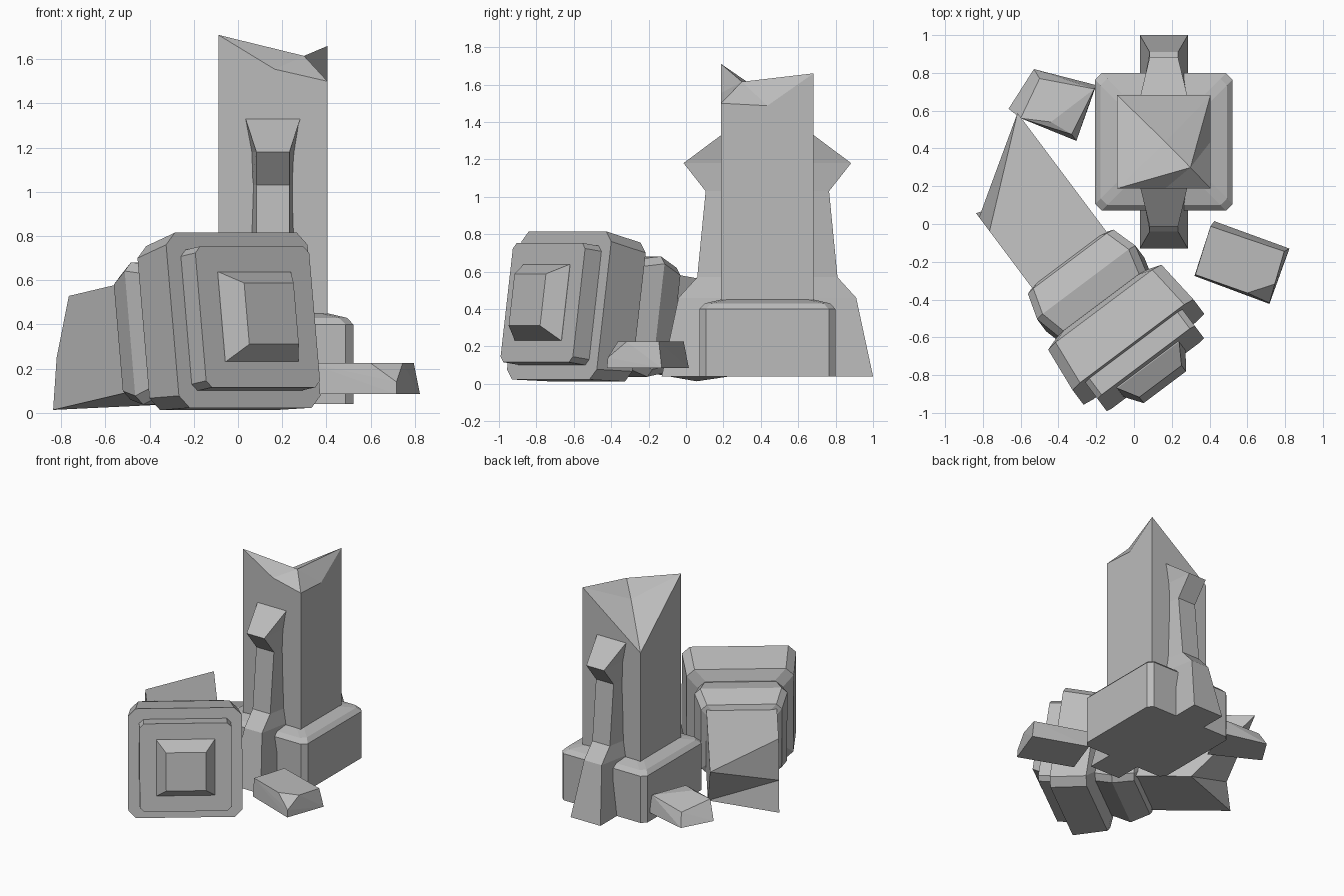
import bpy, bmesh
from mathutils import Matrix, Vector

if "Cube" in bpy.data.objects:
    bpy.data.objects.remove(bpy.data.objects["Cube"])

stone = bpy.data.materials.new("grey_stone")
stone.use_nodes = True
GREY = (0.5, 0.5, 0.5, 1)
stone.diffuse_color = GREY
stone.node_tree.nodes["Principled BSDF"].inputs["Base Color"].default_value = GREY


def finish(name, bm, frame=Matrix()):
    bmesh.ops.recalc_face_normals(bm, faces=bm.faces)
    bm.transform(frame)
    mesh = bpy.data.meshes.new(name)
    bm.to_mesh(mesh)
    bm.free()
    mesh.materials.append(stone)
    obj = bpy.data.objects.new(name, mesh)
    bpy.context.collection.objects.link(obj)
    return obj


def loft(name, rings, frame=Matrix()):
    """Skin a list of rings with equal point counts and cap both ends."""
    bm = bmesh.new()
    loops = [[bm.verts.new(p) for p in ring] for ring in rings]
    for low, high in zip(loops, loops[1:]):
        for i in range(len(low)):
            j = (i + 1) % len(low)
            bm.faces.new((low[i], low[j], high[j], high[i]))
    bm.faces.new(loops[0])
    bm.faces.new(loops[-1])
    return finish(name, bm, frame)


def block(name, profile, frame, cut):
    """Square block with cut corners; profile holds (height, half width)."""
    rings = []
    for z, h in profile:
        k = h - cut
        rings.append([(h, -k, z), (h, k, z), (k, h, z), (-k, h, z),
                      (-h, k, z), (-h, -k, z), (-k, -h, z), (k, -h, z)])
    return loft(name, rings, frame)


def hull(name, points):
    bm = bmesh.new()
    for p in points:
        bm.verts.new(p)
    bmesh.ops.convex_hull(bm, input=bm.verts)
    bmesh.ops.dissolve_limit(bm, angle_limit=0.02, verts=bm.verts, edges=bm.edges)
    return finish(name, bm)


def shaft(name, floor, tops, faces, frame):
    """Square shaft cut off by a broken end; tops run round the rim, then inside."""
    bm = bmesh.new()
    h = 0.247
    low = [bm.verts.new((x * h, y * h, floor)) for x, y in ((-1, -1), (1, -1), (1, 1), (-1, 1))]
    top = {k: bm.verts.new((x * h, y * h, z)) for k, (x, y, z) in tops.items()}
    rim = "abcd"
    mids = {"a": "r", "b": "q", "d": "m"}
    for i, key in enumerate(rim):
        nxt = rim[(i + 1) % 4]
        side = [low[i], low[(i + 1) % 4], top[nxt]]
        if mids.get(key) in top:
            side.append(top[mids[key]])
        bm.faces.new(side + [top[key]])
    bm.faces.new(low)
    for f in faces.split():
        bm.faces.new([top[k] for k in f])
    return finish(name, bm, frame)


# Standing column: plinth and broken shaft
stand = Matrix.Translation((0.158, 0.435, 0))
block("plinth", [(0.04, 0.364), (0.40, 0.364), (0.43, 0.335), (0.45, 0.25)], stand, 0.035)
shaft("standing_shaft", 0.3,
      {"a": (-1, -1, 1.71), "b": (1, -1, 1.50), "c": (1, 1, 1.66), "d": (-1, 1, 1.285),
       "r": (0.03, -1, 1.555), "q": (1, 0, 1.487), "p": (0.57, -0.55, 1.615), "o": (0.03, 0, 1.54)},
      "arp apo opc pqc rbp bqp aod doc", stand)

# Curved brackets on the front and back: height, reach, outer and inner half width
bracket = [(0.04, 0.565, 0.127, 0.127), (0.46, 0.475, 0.075, 0.127),
           (0.57, 0.375, 0.075, 0.11), (1.03, 0.33, 0.075, 0.095),
           (1.18, 0.448, 0.075, 0.10), (1.335, 0.24, 0.125, 0.125)]
for name, s in (("front_bracket", -1), ("back_bracket", 1)):
    loft(name, [[(-i, s * 0.2, z), (-o, s * y, z), (o, s * y, z), (i, s * 0.2, z)]
                for z, y, o, i in bracket], stand)

# Fallen column: local z runs along its axis, local y points up
axis = Vector((0.594, -0.792, 0.14)).normalized()
across = Vector((0.8, 0.6, 0))
up = axis.cross(across)
fallen = Matrix((across, up, axis)).transposed().to_4x4()
fallen = fallen @ Matrix.Translation((-0.388, 0.337, 0))
block("fallen_collar", [(0.02, 0.24), (0.04, 0.283), (0.185, 0.325), (0.32, 0.29), (0.37, 0.28)], fallen, 0.04)
block("fallen_slab", [(0.32, 0.3), (0.355, 0.375), (0.61, 0.4)], fallen, 0.055)
block("fallen_plate", [(0.6, 0.322), (0.72, 0.322)], fallen, 0.03)
loft("fallen_boss", [[(-h, -h, z), (h, -h, z), (h, h, z), (-h, h, z)]
                     for z, h in ((0.70, 0.205), (0.725, 0.205), (0.825, 0.14))], fallen)
shaft("fallen_shaft", 0.3,
      {"a": (-1, -1, -0.54), "b": (1, -1, -0.37), "c": (1, 1, -0.766), "d": (-1, 1, -0.35),
       "m": (-1, -0.06, -0.48)},
      "dcm mcb mba", fallen)

# Loose chunks of rubble
hull("right_rubble",
     [(0.425, 0.015, 0.085), (0.823, -0.13, 0.085), (0.717, -0.423, 0.085), (0.32, -0.275, 0.085),
      (0.717, -0.418, 0.14), (0.405, -0.012, 0.225), (0.795, -0.145, 0.225),
      (0.745, -0.318, 0.225), (0.60, -0.365, 0.225), (0.325, -0.268, 0.225)])
hull("left_rubble",
     [(-0.53, 0.82, 0.105), (-0.20, 0.735, 0.105), (-0.305, 0.44, 0.105), (-0.664, 0.61, 0.115),
      (-0.50, 0.77, 0.20), (-0.21, 0.715, 0.235), (-0.33, 0.475, 0.25),
      (-0.44, 0.54, 0.265), (-0.60, 0.56, 0.25)])
